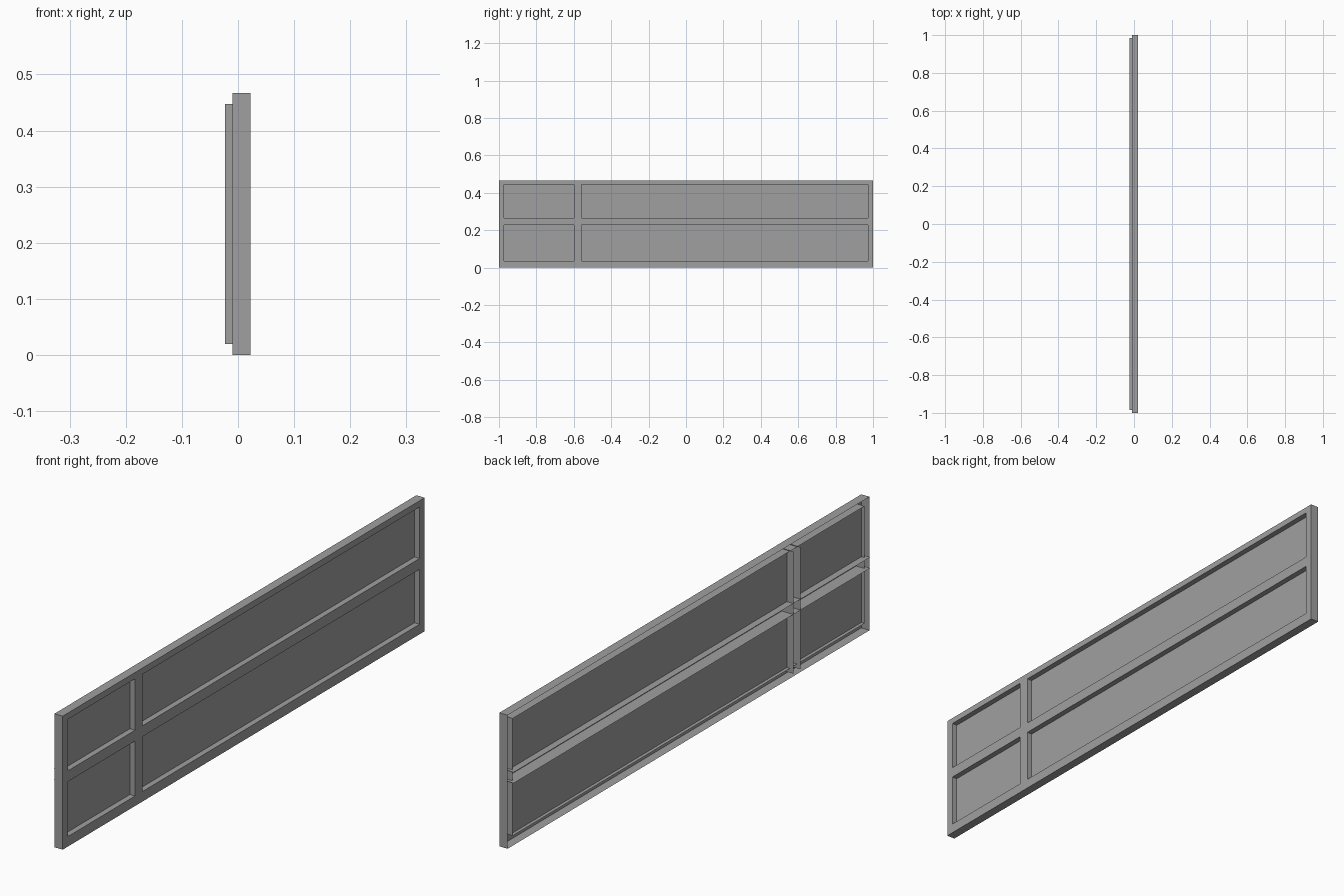
import bpy
import bmesh

cube = bpy.data.objects.get("Cube")
if cube:
    bpy.data.objects.remove(cube)

grey = bpy.data.materials.new("plain grey")
grey.use_nodes = True
colour = (0.35, 0.35, 0.35, 1)
grey.diffuse_color = colour
grey.node_tree.nodes["Principled BSDF"].inputs["Base Color"].default_value = colour

# Depths of the folded sheet
FRONT, PANE, RIM, FLANGE = 0.022, 0.002, -0.01, -0.023
# Breaks between rails, bars and openings
YS = [-1, -0.972, -0.6, -0.56, 0.972, 1]
ZS = [0, 0.035, 0.227, 0.265, 0.445, 0.467]


def quad(bm, axis, pos, a, b, flip=False):
    """Flat sheet across one axis; a and b are its ranges on the other two."""
    corners = []
    for u, v in ((a[0], b[0]), (a[1], b[0]), (a[1], b[1]), (a[0], b[1])):
        p = [u, v]
        p.insert(axis, pos)
        corners.append(bm.verts.new(p))
    face = bm.faces.new(corners)
    if flip:
        face.normal_flip()


def finish(name, bm):
    bmesh.ops.remove_doubles(bm, verts=bm.verts, dist=0.0001)
    mesh = bpy.data.meshes.new(name)
    bm.to_mesh(mesh)
    bm.free()
    mesh.materials.append(grey)
    bpy.context.collection.objects.link(bpy.data.objects.new(name, mesh))


# Front sheet with four openings
bm = bmesh.new()
for i in range(5):
    for j in range(5):
        if not (i in (1, 3) and j in (1, 3)):
            quad(bm, 0, FRONT, YS[i:i + 2], ZS[j:j + 2])
bmesh.ops.remove_doubles(bm, verts=bm.verts, dist=0.0001)
bmesh.ops.dissolve_limit(bm, angle_limit=0.01, verts=bm.verts, edges=bm.edges)
finish("front_sheet", bm)

# Outer walls, open at the back, and the returns around the openings
for name, k in (("outer_walls", 0), ("border_returns", 1)):
    bm = bmesh.new()
    y0, y1, z0, z1 = YS[k], YS[-1 - k], ZS[k], ZS[-1 - k]
    depth = (RIM, FRONT)
    for y, flip in ((y0, k == 1), (y1, k == 0)):
        quad(bm, 1, y, depth, (z0, z1), flip)
    for z, flip in ((z0, k == 0), (z1, k == 1)):
        quad(bm, 2, z, depth, (y0, y1), flip)
    finish(name, bm)

# Side flanges of the long bar
bm = bmesh.new()
for z, flip in ((ZS[2], True), (ZS[3], False)):
    quad(bm, 2, z, (FLANGE, FRONT), (-0.985, 0.985), flip)
finish("long_bar_flanges", bm)

# Side flanges of the upright bar, stopping at the long bar's front
bm = bmesh.new()
for y, flip in ((YS[2], False), (YS[3], True)):
    for z in ((0.02, ZS[2]), (ZS[2], ZS[3]), (ZS[3], 0.447)):
        quad(bm, 1, y, (FLANGE, FRONT), z, flip)
finish("upright_bar_flanges", bm)

# Recessed panels
bm = bmesh.new()
for i in (1, 3):
    for j in (1, 3):
        quad(bm, 0, PANE, YS[i:i + 2], ZS[j:j + 2])
finish("panels", bm)
